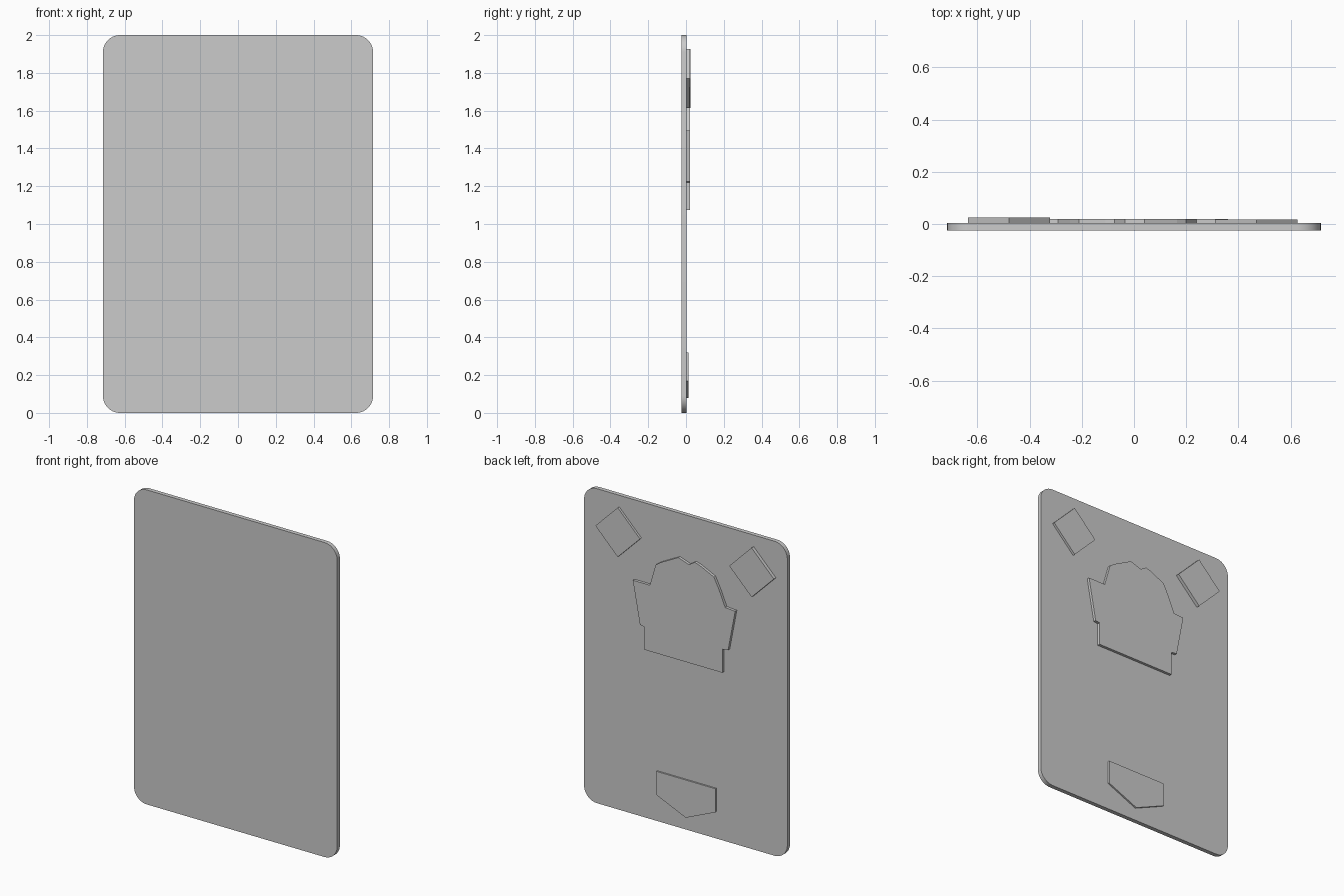
import bpy, bmesh, math

if "Cube" in bpy.data.objects:
    bpy.data.objects.remove(bpy.data.objects["Cube"])

FRONT, BACK = -0.024, 0.003   # plate faces in y


def extrude_profile(name, pts, y0, y1):
    """Solid from an x/z outline, extruded from y0 to y1."""
    bm = bmesh.new()
    face = bm.faces.new([bm.verts.new((x, y0, z)) for x, z in pts])
    ext = bmesh.ops.extrude_face_region(bm, geom=[face])
    for v in ext["geom"]:
        if isinstance(v, bmesh.types.BMVert):
            v.co.y = y1
    bmesh.ops.recalc_face_normals(bm, faces=bm.faces)
    me = bpy.data.meshes.new(name)
    bm.to_mesh(me)
    bm.free()
    ob = bpy.data.objects.new(name, me)
    bpy.context.collection.objects.link(ob)
    return ob


def rounded_rect(hw, height, r, seg):
    pts = []
    corners = [(hw - r, height - r), (r - hw, height - r), (r - hw, r), (hw - r, r)]
    for i, (cx, cz) in enumerate(corners):
        for k in range(seg + 1):
            a = math.pi / 2 * (i + k / seg)
            pts.append((cx + r * math.cos(a), cz + r * math.sin(a)))
    return pts


# main plate with rounded corners
plate = extrude_profile("plate", rounded_rect(0.715, 2.0, 0.09, 10), FRONT, BACK)
bpy.context.view_layer.objects.active = plate
plate.select_set(True)
bpy.ops.object.shade_smooth_by_angle(angle=math.radians(30))

# two diamond pads near the upper corners of the back, of unequal height
d = 0.157
for name, cx, top in (("corner_pad_left", -0.478, 0.024), ("corner_pad_right", 0.468, 0.018)):
    cz = 1.77
    extrude_profile(name, [(cx, cz + d), (cx + d, cz), (cx, cz - d), (cx - d, cz)],
                    BACK - 0.002, top)

# large stepped pad in the upper middle of the back
outline = [(0.36, 1.495), (0.24, 1.495), (0.2, 1.635), (0.165, 1.66), (0.04, 1.725),
           (-0.035, 1.70), (-0.075, 1.725), (-0.11, 1.715), (-0.21, 1.668),
           (-0.245, 1.60), (-0.29, 1.495), (-0.36, 1.49),
           (-0.31, 1.23), (-0.27, 1.225), (-0.27, 1.075),
           (0.28, 1.075), (0.28, 1.22), (0.31, 1.225)]
extrude_profile("centre_pad", outline, BACK - 0.002, 0.02)

# five-sided pad near the bottom of the back
extrude_profile("bottom_pad", [(-0.215, 0.32), (0.2, 0.32), (0.2, 0.17), (-0.007, 0.08), (-0.215, 0.17)],
                BACK - 0.002, 0.013)
